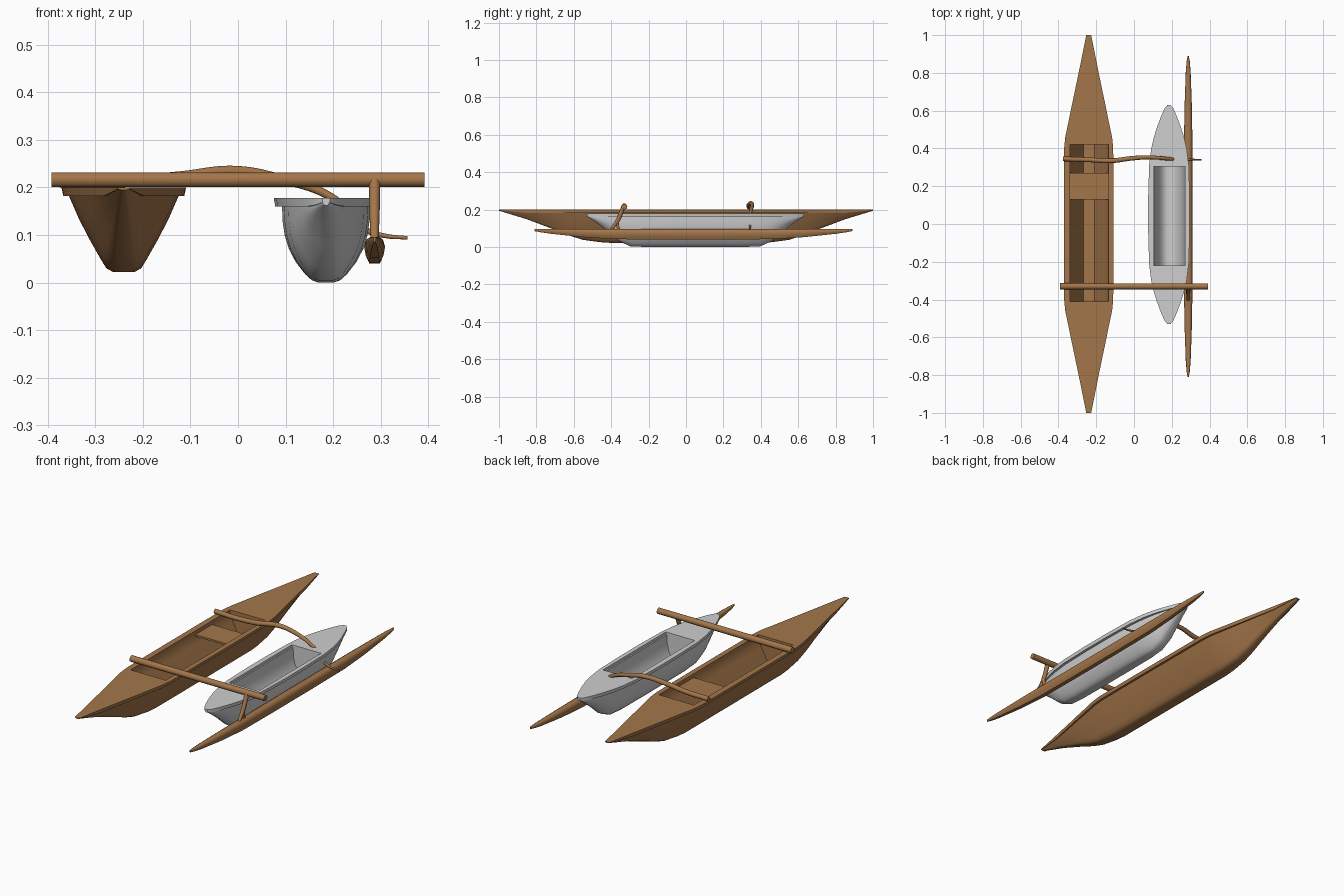
import bpy, bmesh, math

if "Cube" in bpy.data.objects:
    bpy.data.objects.remove(bpy.data.objects["Cube"])


def material(name, rgb):
    m = bpy.data.materials.new(name)
    m.diffuse_color = (*rgb, 1)
    m.use_nodes = True
    m.node_tree.nodes["Principled BSDF"].inputs["Base Color"].default_value = m.diffuse_color
    return m


WOOD = material("brown wood", (0.37, 0.18, 0.068))
PALE = material("pale grey", (0.62, 0.62, 0.62))


def finish(ob, mat, angle=35):
    ob.data.materials.clear()
    ob.data.materials.append(mat)
    bpy.ops.object.select_all(action='DESELECT')
    ob.select_set(True)
    bpy.context.view_layer.objects.active = ob
    bpy.ops.object.shade_smooth_by_angle(angle=math.radians(angle))
    return ob


def loft(name, rings):
    """Skin closed rings in order and cap both ends."""
    bm = bmesh.new()
    vs = [[bm.verts.new(p) for p in r] for r in rings]
    n = len(vs[0])
    for a, b in zip(vs, vs[1:]):
        for i in range(n):
            j = (i + 1) % n
            bm.faces.new((a[i], a[j], b[j], b[i]))
    bm.faces.new(vs[0])
    bm.faces.new(vs[-1])
    bmesh.ops.recalc_face_normals(bm, faces=bm.faces)
    me = bpy.data.meshes.new(name)
    bm.to_mesh(me)
    bm.free()
    ob = bpy.data.objects.new(name, me)
    bpy.context.collection.objects.link(ob)
    return ob


def ring(cx, y, half):
    return [(cx + x, y, z) for x, z in half] + [(cx - x, y, z) for x, z in reversed(half)]


def hull(name, cx, cy, length, top, rim, stations, profile):
    """stations: (distance from middle 0..1, half width, keel height), mirrored fore and aft.
    profile: (width fraction, height fraction) below the rim."""
    both = [(-t, w, k) for t, w, k in reversed(stations)] + stations
    rings = []
    for t, w, k in both:
        low = top - min(rim, 0.6 * (top - k))
        half = [(w * f, k + (low - k) * h) for f, h in profile]
        if rim:
            half = [(w, top), (w * 0.97, low)] + half
        rings.append(ring(cx, cy + t * length, half))
    return loft(name, rings)


def cut(ob, cx, y0, y1, half):
    """Hollow a cockpit with a prism of the given half section."""
    c = loft("cockpit_cutter", [ring(cx, y0, half), ring(cx, y1, half)])
    c.hide_render = True
    m = ob.modifiers.new("cockpit", 'BOOLEAN')
    m.operation, m.solver, m.object = 'DIFFERENCE', 'EXACT', c
    bpy.context.view_layer.objects.active = ob
    bpy.ops.object.modifier_apply(modifier=m.name)
    bpy.data.objects.remove(c)


def pole(name, pts, radius):
    """Round pole through (x, y, z, thickness factor) points."""
    cu = bpy.data.curves.new(name, 'CURVE')
    cu.dimensions = '3D'
    cu.bevel_depth, cu.bevel_resolution, cu.use_fill_caps = radius, 3, True
    s = cu.splines.new('BEZIER')
    s.bezier_points.add(len(pts) - 1)
    for b, p in zip(s.bezier_points, pts):
        b.co, b.radius = p[:3], p[3]
        b.handle_left_type = b.handle_right_type = 'AUTO'
    ob = bpy.data.objects.new(name, cu)
    bpy.context.collection.objects.link(ob)
    bpy.ops.object.select_all(action='DESELECT')
    ob.select_set(True)
    bpy.context.view_layer.objects.active = ob
    bpy.ops.object.convert(target='MESH')
    return finish(bpy.context.object, WOOD, 50)


# Large wooden canoe with cockpit
main = hull("main_canoe", -0.24, 0, 1, 0.2, 0.018,
            [(0.2, 0.131, 0.022), (0.4, 0.13, 0.022), (0.46, 0.124, 0.026), (0.55, 0.105, 0.038),
             (0.62, 0.091, 0.06), (0.7, 0.074, 0.092), (0.85, 0.043, 0.148), (1, 0.013, 0.194)],
            [(0.88, 1), (0.72, 0.7), (0.55, 0.43), (0.37, 0.17), (0.28, 0.05), (0.17, 0)])
cut(main, -0.238, -0.41, 0.42,
    [(0.102, 0.25), (0.102, 0.172), (0.085, 0.14), (0.06, 0.092), (0.037, 0.046), (0.03, 0.036)])
finish(main, WOOD)

# Seat plank
seat = loft("seat", [ring(-0.238, y, [(0.103, 0.18), (0.101, 0.17)]) for y in (0.13, 0.27)])
finish(seat, WOOD)

# Small pale canoe with stepped cockpit
small = hull("small_canoe", 0.185, 0.05, 0.58, 0.178, 0.018,
             [(0.15, 0.11, 0.0), (0.45, 0.105, 0.0), (0.6, 0.094, 0.004), (0.7, 0.081, 0.03),
              (0.8, 0.063, 0.08), (0.9, 0.041, 0.125), (0.97, 0.023, 0.153), (1, 0.008, 0.162)],
             [(0.84, 1), (0.83, 0.8), (0.79, 0.62), (0.71, 0.44), (0.58, 0.27),
              (0.4, 0.11), (0.27, 0.03), (0.15, 0)])
cut(small, 0.187, -0.22, 0.305,
    [(0.085, 0.25), (0.085, 0.166), (0.078, 0.166), (0.077, 0.12), (0.068, 0.08),
     (0.05, 0.045), (0.03, 0.022), (0.015, 0.016)])
finish(small, PALE)

# Outrigger float
flt = hull("outrigger_float", 0.287, 0.04, 0.85, 0.096, 0,
           [(0.2, 0.022, 0.04), (0.5, 0.022, 0.042), (0.7, 0.019, 0.053),
            (0.9, 0.013, 0.071), (0.97, 0.008, 0.08), (1, 0.003, 0.085)],
           [(0.35, 1), (0.8, 0.9), (1, 0.62), (0.85, 0.3), (0.5, 0)])
finish(flt, WOOD, 50)

# Straight front boom
pole("front_boom", [(-0.392, -0.33, 0.216, 1), (0.392, -0.33, 0.216, 0.95)], 0.0165)

# Forked strut joining front boom to float
pole("strut_main", [(0.287, -0.335, 0.215, 1), (0.287, -0.362, 0.15, 0.9),
                    (0.287, -0.405, 0.085, 0.7)], 0.012)
pole("strut_fork", [(0.287, -0.352, 0.16, 0.8), (0.287, -0.366, 0.13, 0.7),
                    (0.287, -0.358, 0.085, 0.6)], 0.012)

# Curved rear boom reaching down to the float
pole("rear_boom", [(-0.375, 0.345, 0.212, 1), (-0.24, 0.34, 0.212, 1), (-0.12, 0.335, 0.222, 1),
                   (-0.01, 0.348, 0.234, 0.95), (0.08, 0.353, 0.22, 0.85), (0.2, 0.344, 0.177, 0.7),
                   (0.27, 0.342, 0.11, 0.5), (0.31, 0.341, 0.098, 0.4),
                   (0.356, 0.34, 0.094, 0.3)], 0.0125)
